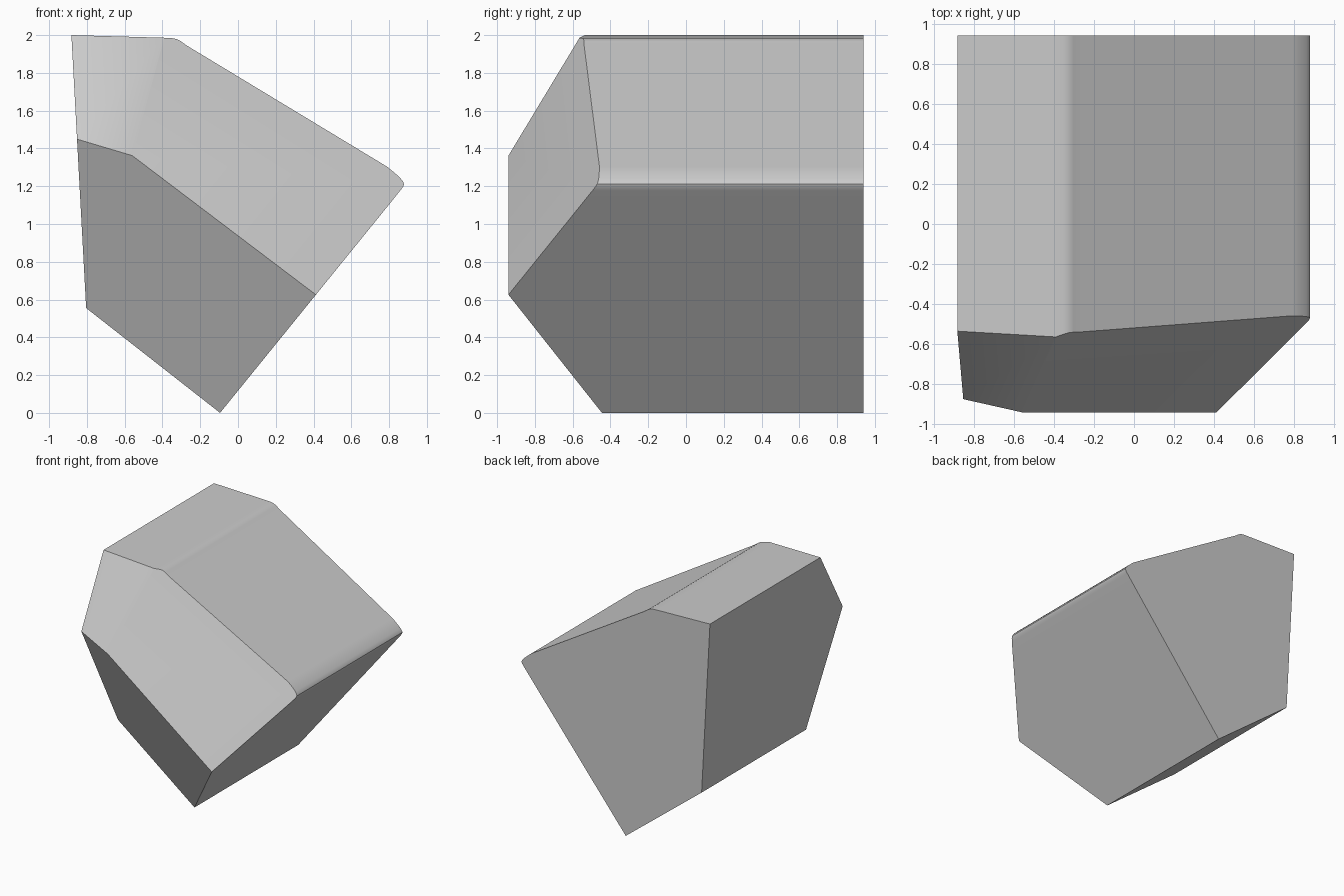
import bpy, bmesh, math
from mathutils import Vector

if "Cube" in bpy.data.objects:
    bpy.data.objects.remove(bpy.data.objects["Cube"])

# Cross-section in x, z, with two slightly rounded corners
PROFILE = [(-0.095, 0), (0.82, 1.128), (0.86, 1.178), (0.874, 1.197), (0.879, 1.212),
           (0.873, 1.226), (0.86, 1.242), (0.835, 1.266), (0.79, 1.303),
           (-0.27, 1.944), (-0.302, 1.967), (-0.325, 1.979), (-0.35, 1.984),
           (-0.39, 1.986), (-0.882, 2.0), (-0.804, 0.555)]
Y = 0.94

bm = bmesh.new()
face = bm.faces.new([bm.verts.new((x, Y, z)) for x, z in PROFILE])
ext = bmesh.ops.extrude_face_region(bm, geom=[face])
bmesh.ops.translate(bm, vec=(0, -2 * Y - 0.2, 0),
                    verts=[g for g in ext['geom'] if isinstance(g, bmesh.types.BMVert)])
# Closing face at the back (the extrusion may consume the source face)
edges = [e for e in bm.edges if e.is_boundary]
if edges:
    bmesh.ops.holes_fill(bm, edges=edges)
bmesh.ops.recalc_face_normals(bm, faces=bm.faces)

# Three sloped front facets, each given by three points
RIDGE_R, RIDGE_L = Vector((0.413, -Y, 0.625)), Vector((-0.56, -Y, 1.362))
FACETS = [
    (RIDGE_R, RIDGE_L, Vector((-0.095, -0.445, 0))),
    (RIDGE_R, RIDGE_L, Vector((0.879, -0.47, 1.212))),
    (RIDGE_L, Vector((-0.857, -0.872, 1.453)), Vector((-0.882, -0.535, 2.0))),
]
for a, b, c in FACETS:
    n = (b - a).cross(c - a).normalized()
    if n.y > 0:
        n.negate()
    bmesh.ops.bisect_plane(bm, geom=bm.verts[:] + bm.edges[:] + bm.faces[:], dist=1e-6,
                           plane_co=a, plane_no=n, clear_outer=True)
    bmesh.ops.holes_fill(bm, edges=[e for e in bm.edges if e.is_boundary])
bmesh.ops.remove_doubles(bm, verts=bm.verts, dist=1e-4)
bmesh.ops.recalc_face_normals(bm, faces=bm.faces)

mesh = bpy.data.meshes.new("faceted_block")
bm.to_mesh(mesh)
bm.free()
block = bpy.data.objects.new("faceted_block", mesh)
bpy.context.collection.objects.link(block)

# Smooth only the rounded corners
bpy.context.view_layer.objects.active = block
block.select_set(True)
bpy.ops.object.shade_smooth_by_angle(angle=math.radians(22))
mod = block.modifiers.new("flat_large_faces", 'WEIGHTED_NORMAL')
mod.keep_sharp = True
